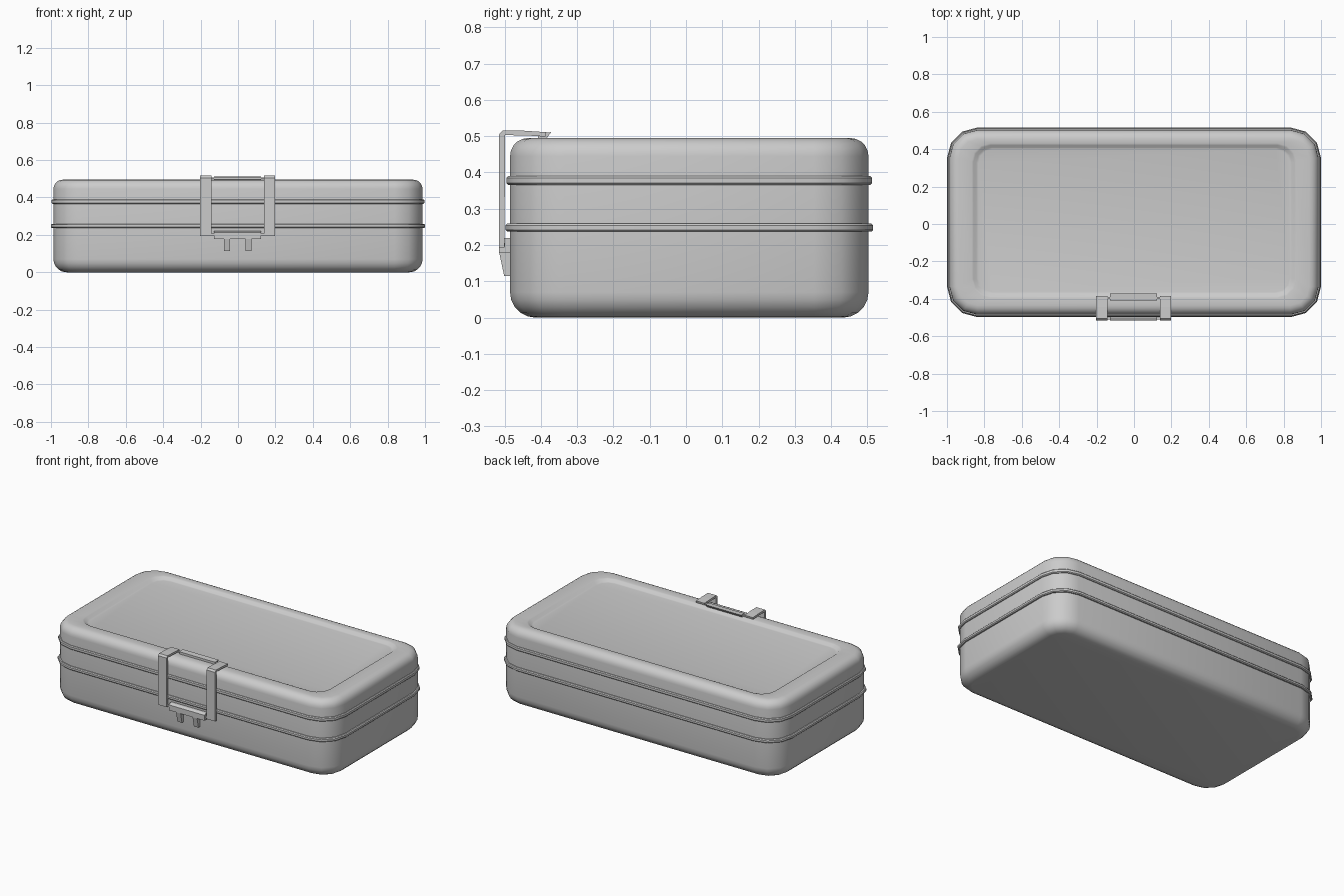
import bpy, math
from math import cos, sin, radians

if "Cube" in bpy.data.objects:
    bpy.data.objects.remove(bpy.data.objects["Cube"])

CY = 0.009          # box centre in y
HX, HY, R = 0.987, 0.494, 0.15


def ring(hx, hy, r, z, cy=CY, seg=3):
    """Rounded rectangle, counter-clockwise."""
    pts = []
    for q, (sx, sy) in enumerate([(1, 1), (-1, 1), (-1, -1), (1, -1)]):
        for i in range(seg + 1):
            a = radians(90 * q + 90 * i / seg)
            pts.append((sx * (hx - r) + r * cos(a), cy + sy * (hy - r) + r * sin(a), z))
    return pts


def make(name, verts, faces, smooth=None):
    me = bpy.data.meshes.new(name)
    me.from_pydata(verts, [], faces)
    ob = bpy.data.objects.new(name, me)
    bpy.context.collection.objects.link(ob)
    if smooth:
        bpy.ops.object.select_all(action='DESELECT')
        ob.select_set(True)
        bpy.context.view_layer.objects.active = ob
        bpy.ops.object.shade_smooth_by_angle(angle=radians(smooth))
    return ob


def loft(name, rings, closed=False, smooth=40):
    n, m = len(rings[0]), len(rings)
    faces = []
    for k in range(m if closed else m - 1):
        a, b = k * n, (k + 1) % m * n
        faces += [(a + i, a + (i + 1) % n, b + (i + 1) % n, b + i) for i in range(n)]
    if not closed:
        faces += [tuple(reversed(range(n))), tuple(range((m - 1) * n, m * n))]
    return make(name, [p for r in rings for p in r], faces, smooth)


def shell(d, z):
    """Box outline moved inward by d."""
    return ring(HX - d, HY - d, R - d, z)


def extrude_x(name, profile, x0, x1):
    """Extrude a clockwise-or-not (y, z) profile along x."""
    area = sum(a[0] * b[1] - b[0] * a[1] for a, b in zip(profile, profile[1:] + profile[:1]))
    if area < 0:
        profile = profile[::-1]
    return loft(name, [[(x, y, z) for y, z in profile] for x in (x0, x1)], smooth=None)


# Base tray with rounded bottom edge
rb = 0.07
base = [shell(rb * (1 - sin(radians(a))), rb * (1 - cos(radians(a)))) for a in range(0, 91, 18)]
loft("base", base + [shell(0, 0.247)])

# Lid with rounded top edge and sunken panel
rt = 0.05
lid = [shell(0, 0.247)]
lid += [shell(rt * (1 - cos(radians(a))), 0.495 - rt * (1 - sin(radians(a)))) for a in range(0, 91, 18)]
lid += [ring(0.868, 0.413, 0.10, 0.495, 0.018),
        ring(0.858, 0.403, 0.09, 0.492, 0.018),
        ring(0.843, 0.391, 0.08, 0.480, 0.018),
        ring(0.832, 0.382, 0.075, 0.478, 0.018)]
loft("lid", lid)

# Two raised ribs around the box
for name, z0, z1, out in (("lid_rib", 0.366, 0.390, 0.010), ("seam_rib", 0.237, 0.259, 0.013)):
    c = 0.005
    prof = [(0.01, z0), (-out + c, z0), (-out, z0 + c), (-out, z1 - c), (-out + c, z1), (0.01, z1)]
    loft(name, [shell(d, z) for d, z in prof], closed=True)

# Clasp side straps, hooked over the lid edge
strap = [(-0.515, 0.193), (-0.515, 0.505), (-0.505, 0.516), (-0.445, 0.515), (-0.385, 0.511),
         (-0.387, 0.499), (-0.440, 0.502), (-0.499, 0.503), (-0.500, 0.193)]
for side, x0, x1 in (("left", -0.202, -0.142), ("right", 0.139, 0.199)):
    extrude_x(side + "_clasp_strap", strap, x0, x1)

# Clasp top bar
extrude_x("clasp_top_bar", [(-0.408, 0.494), (-0.408, 0.509), (-0.372, 0.511), (-0.384, 0.494)], -0.127, 0.124)
extrude_x("clasp_top_pin", [(-0.402, 0.499), (-0.402, 0.507), (-0.390, 0.507), (-0.390, 0.499)], -0.15, 0.15)

# Clasp lower bar with pin and two pull tabs
extrude_x("clasp_lower_bar", [(-0.515, 0.178), (-0.515, 0.212), (-0.500, 0.220), (-0.484, 0.220), (-0.484, 0.178)],
          -0.127, 0.124)
extrude_x("clasp_lower_pin", [(-0.511, 0.196), (-0.511, 0.206), (-0.499, 0.206), (-0.499, 0.196)], -0.15, 0.15)
for side, x in (("left", -0.060), ("right", 0.056)):
    extrude_x(side + "_clasp_tab", [(-0.515, 0.180), (-0.484, 0.180), (-0.484, 0.114), (-0.501, 0.114)],
              x - 0.016, x + 0.016)
